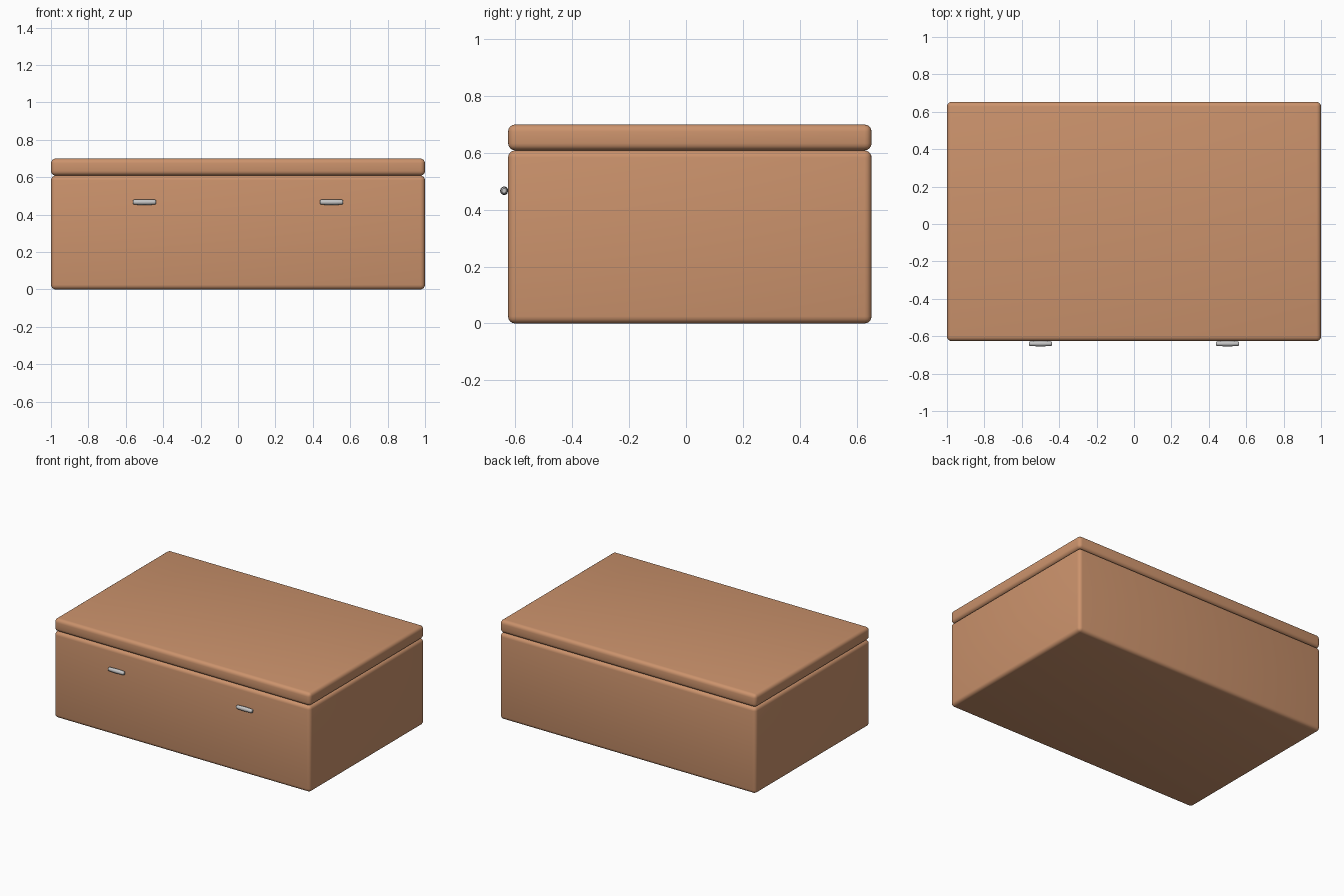
import bpy, bmesh, math

if "Cube" in bpy.data.objects:
    bpy.data.objects.remove(bpy.data.objects["Cube"])

def material(name, rgb):
    m = bpy.data.materials.new(name)
    m.diffuse_color = (*rgb, 1.0)
    m.use_nodes = True
    m.node_tree.nodes["Principled BSDF"].inputs["Base Color"].default_value = m.diffuse_color
    return m

TAN = material("tan", (0.60, 0.29, 0.15))
GREY = material("light_grey", (0.56, 0.56, 0.56))

def finish(name, bm, mat):
    bmesh.ops.recalc_face_normals(bm, faces=bm.faces)
    me = bpy.data.meshes.new(name)
    bm.to_mesh(me)
    bm.free()
    me.materials.append(mat)
    ob = bpy.data.objects.new(name, me)
    bpy.context.collection.objects.link(ob)
    for o in bpy.context.selected_objects:
        o.select_set(False)
    bpy.context.view_layer.objects.active = ob
    ob.select_set(True)
    bpy.ops.object.shade_smooth_by_angle(angle=math.radians(40))
    return ob

def rounded_box(name, x, y, z, radius, mat):
    bm = bmesh.new()
    bmesh.ops.create_cube(bm, size=1)
    for v in bm.verts:
        for i, (lo, hi) in enumerate((x, y, z)):
            v.co[i] = lo if v.co[i] < 0 else hi
    bmesh.ops.bevel(bm, geom=bm.edges[:], offset=radius, segments=4,
                    profile=0.5, affect='EDGES')
    return finish(name, bm, mat)

# Box body and the lid resting on it
WIDTH, DEPTH = (-1, 1), (-0.626, 0.653)
rounded_box("body", WIDTH, DEPTH, (0, 0.609), 0.025, TAN)
rounded_box("lid", WIDTH, DEPTH, (0.609, 0.70), 0.025, TAN)

# Handle: round bar along x, blunt rounded ends, slightly swollen in the middle
PROFILE = [(-0.062, 0.0085), (-0.059, 0.012), (-0.052, 0.0135), (-0.025, 0.0147),
           (0, 0.0153)]
PROFILE += [(-x, r) for x, r in reversed(PROFILE[:-1])]

def handle(name, cx, sides=12):
    bm = bmesh.new()
    rings = []
    for x, r in PROFILE:
        rings.append([bm.verts.new((cx + x,
                                    -0.640 + 0.93 * r * math.cos(2 * math.pi * k / sides),
                                    0.467 + r * math.sin(2 * math.pi * k / sides)))
                      for k in range(sides)])
    for a, b in zip(rings, rings[1:]):
        for k in range(sides):
            n = (k + 1) % sides
            bm.faces.new((a[k], a[n], b[n], b[k]))
    bm.faces.new(rings[0])
    bm.faces.new(rings[-1])
    return finish(name, bm, GREY)

for side, cx in (("left", -0.5), ("right", 0.5)):
    handle(side + "_handle", cx)
